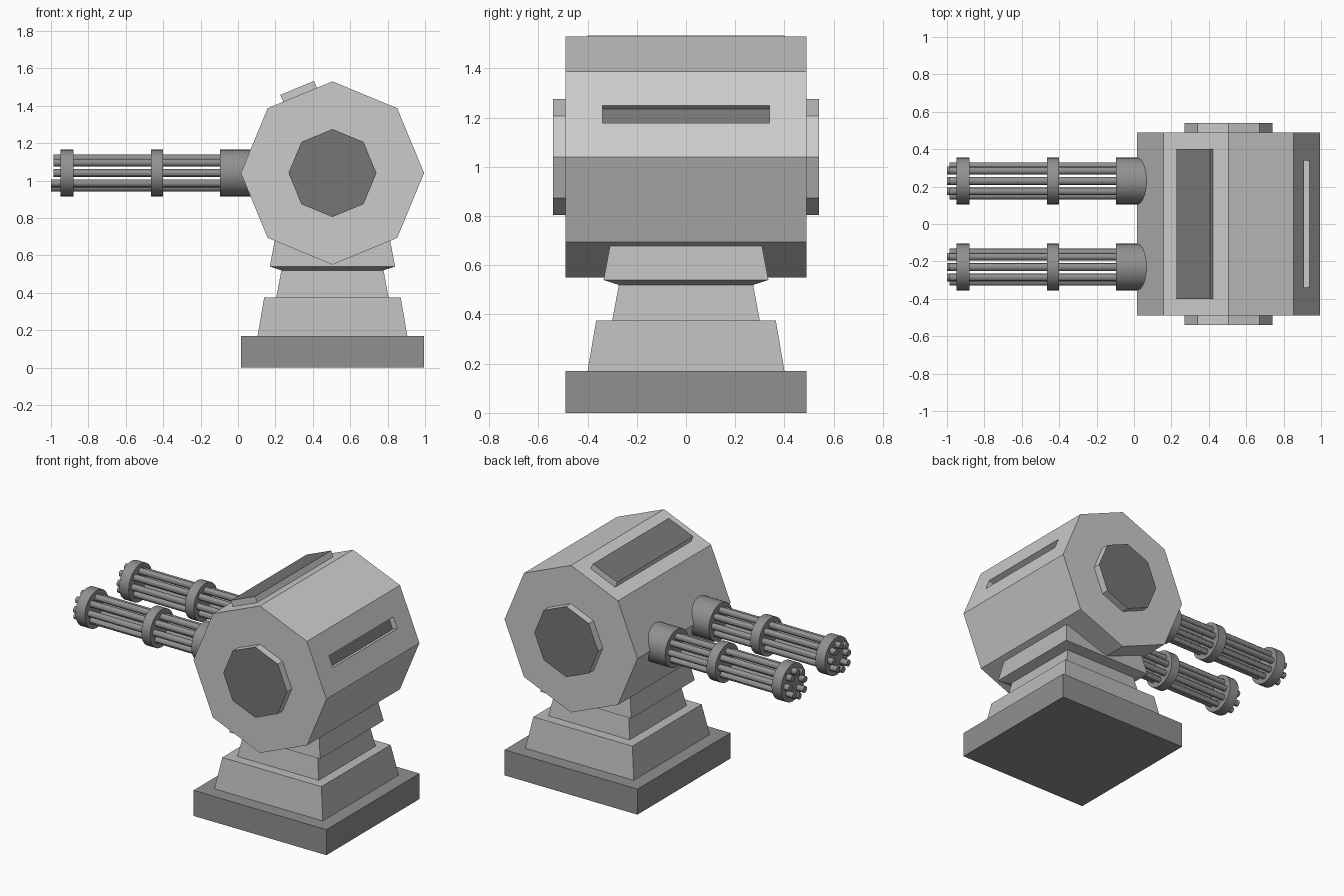
import bpy, bmesh
from math import pi, cos, sin, radians
from mathutils import Matrix, Vector

if "Cube" in bpy.data.objects:
    bpy.data.objects.remove(bpy.data.objects["Cube"])

CX, CZ = 0.505, 1.04          # axis of the octagonal head
R_HEAD = 0.49
APOTHEM = R_HEAD * cos(pi / 8)


def material(name, v):
    m = bpy.data.materials.new(name)
    m.diffuse_color = (v, v, v, 1)
    m.use_nodes = True
    m.node_tree.nodes["Principled BSDF"].inputs["Base Color"].default_value = m.diffuse_color
    return m


LIGHT = material("light_grey", 0.8)
MID = material("mid_grey", 0.5)
DARK = material("dark_grey", 0.28)
BLACK = material("near_black", 0.18)


def finish(bm, name, mat, face_dir=None, face_mat=None):
    """Turn a bmesh into an object; faces pointing along face_dir get face_mat."""
    bmesh.ops.recalc_face_normals(bm, faces=bm.faces)
    if face_dir is not None:
        for f in bm.faces:
            f.normal_update()
            f.material_index = int(f.normal.dot(face_dir) > 0.99)
    me = bpy.data.meshes.new(name)
    bm.to_mesh(me)
    bm.free()
    me.materials.append(mat)
    if face_mat:
        me.materials.append(face_mat)
    ob = bpy.data.objects.new(name, me)
    bpy.context.collection.objects.link(ob)
    return ob


def square_loft(name, rings, mat):
    """Square cross-sections (z, half width) joined into a solid."""
    bm = bmesh.new()
    loops = [[bm.verts.new((CX + sx * h, sy * h, z))
              for sx, sy in ((-1, -1), (1, -1), (1, 1), (-1, 1))] for z, h in rings]
    for a, b in zip(loops, loops[1:]):
        for i in range(4):
            j = (i + 1) % 4
            bm.faces.new((a[i], a[j], b[j], b[i]))
    bm.faces.new(loops[0][::-1])
    bm.faces.new(loops[-1])
    return finish(bm, name, mat)


def octagon(name, r, y0, y1, mat, face_dir=None, face_mat=None):
    """Octagonal prism along y with corners on the axes."""
    bm = bmesh.new()
    pts = [(CX + r * cos(k * pi / 4), CZ + r * sin(k * pi / 4)) for k in range(8)]
    a = [bm.verts.new((x, y0, z)) for x, z in pts]
    b = [bm.verts.new((x, y1, z)) for x, z in pts]
    for i in range(8):
        j = (i + 1) % 8
        bm.faces.new((a[i], a[j], b[j], b[i]))
    bm.faces.new(a[::-1])
    bm.faces.new(b)
    return finish(bm, name, mat, face_dir, face_mat)


def facet_box(name, deg, r0, r1, width, length, mat, face_mat=None):
    """Box lying on the head facet that faces angle deg, from radius r0 to r1."""
    a = radians(deg)
    m = (Matrix.Translation((CX, 0, CZ)) @ Matrix.Rotation(-a, 4, 'Y')
         @ Matrix.Translation(((r0 + r1) / 2, 0, 0))
         @ Matrix.Diagonal((r1 - r0, length, width, 1)))
    bm = bmesh.new()
    bmesh.ops.create_cube(bm, size=1, matrix=m)
    d = Vector((cos(a), 0, sin(a))) if face_mat else None
    return finish(bm, name, mat, d, face_mat)


def add_rod(bm, x0, x1, y, z, r, n):
    m = Matrix.Translation(((x0 + x1) / 2, y, z)) @ Matrix.Rotation(pi / 2, 4, 'Y')
    bmesh.ops.create_cone(bm, cap_ends=True, segments=n, radius1=r, radius2=r,
                          depth=x1 - x0, matrix=m)


def smooth(ob):
    bpy.ops.object.select_all(action='DESELECT')
    ob.select_set(True)
    bpy.context.view_layer.objects.active = ob
    bpy.ops.object.shade_smooth_by_angle(angle=radians(30))


# Stepped pedestal
square_loft("base_plate", [(0, 0.49), (0.17, 0.49)], DARK)
square_loft("lower_pedestal", [(0.17, 0.40), (0.375, 0.365)], MID)
square_loft("upper_pedestal", [(0.375, 0.30), (0.52, 0.273), (0.54, 0.335), (0.70, 0.305)], MID)

# Octagonal head with a slot cut into the rear facet
head = octagon("head", R_HEAD, -0.49, 0.49, LIGHT)
cutter = facet_box("slot_cutter", 22.5, APOTHEM - 0.04, APOTHEM + 0.1, 0.076, 0.68, LIGHT)
cutter.hide_render = True
mod = head.modifiers.new("slot", 'BOOLEAN')
mod.operation, mod.solver, mod.object = 'DIFFERENCE', 'EXACT', cutter
bpy.context.view_layer.objects.active = head
bpy.ops.object.modifier_apply(modifier=mod.name)
bpy.data.objects.remove(cutter)
facet_box("slot_back", 22.5, APOTHEM - 0.05, APOTHEM - 0.038, 0.076, 0.68, BLACK)

# Raised panel on the forward upper facet
facet_box("top_panel", 112.5, APOTHEM - 0.01, APOTHEM + 0.04, 0.195, 0.80, LIGHT, BLACK)

# Side caps and rotary guns, mirrored in y
for side, s in (("front", -1), ("back", 1)):
    octagon(side + "_side_cap", 0.235, s * 0.48, s * 0.54, LIGHT, Vector((0, s, 0)), BLACK)

    y = s * 0.23
    bm = bmesh.new()
    for x0, x1 in ((-0.095, 0.12), (-0.465, -0.40), (-0.95, -0.88)):
        add_rod(bm, x0, x1, y, CZ, 0.125, 32)
    smooth(finish(bm, side + "_gun_housing_and_rings", DARK))

    bm = bmesh.new()
    for k in range(8):
        a = k * pi / 4
        tip = -1.0 if sin(a) < -0.1 else -0.987
        add_rod(bm, tip, -0.05, y + 0.078 * cos(a), CZ + 0.078 * sin(a), 0.021, 12)
    smooth(finish(bm, side + "_gun_barrels", DARK))
